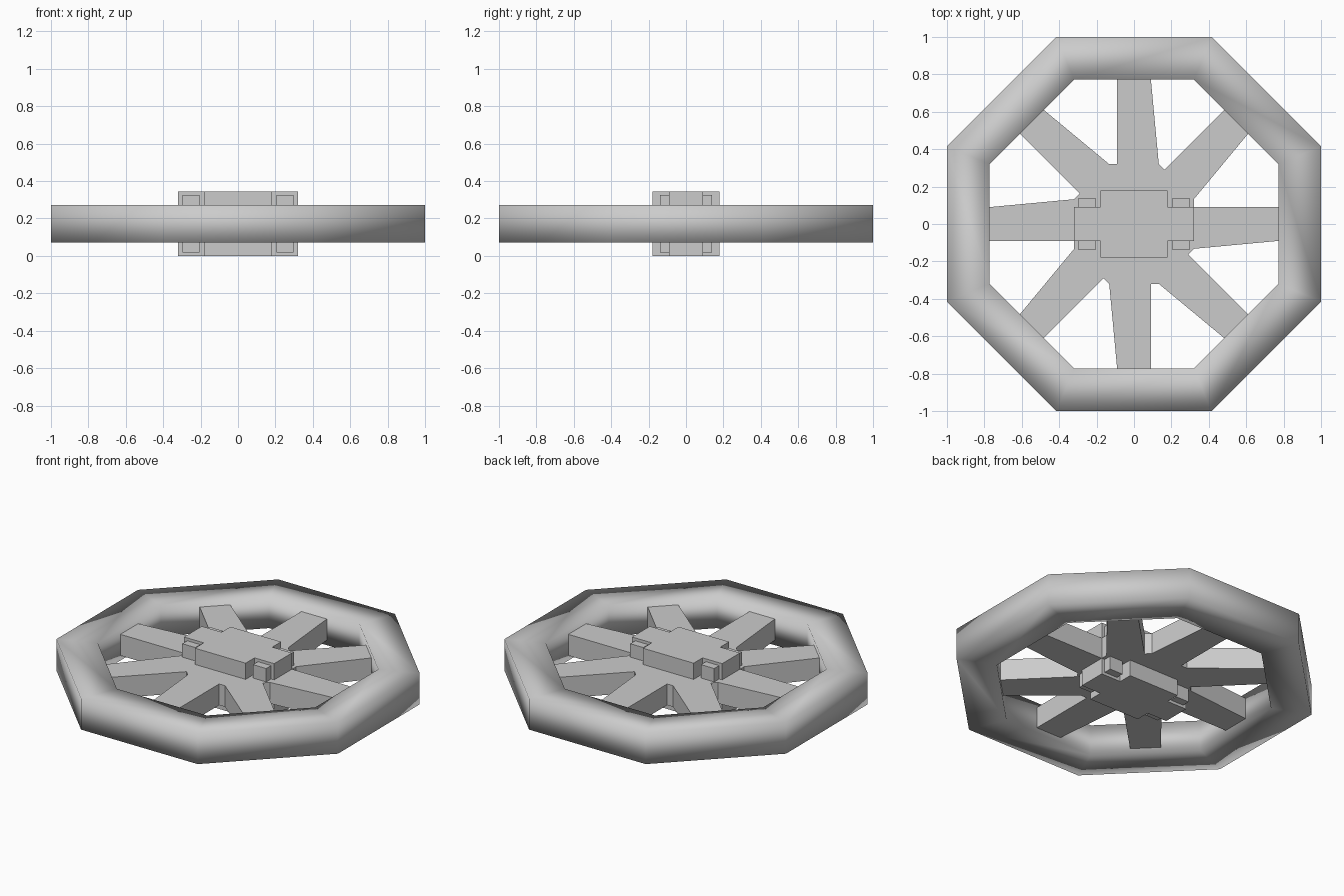
import bpy, bmesh, math

if "Cube" in bpy.data.objects:
    bpy.data.objects.remove(bpy.data.objects["Cube"])

MID = 0.172  # height of the wheel's middle plane


def prism(name, outline, half, hole=None):
    """Extrude a closed outline symmetrically about the middle plane."""
    bm = bmesh.new()

    def ring(pts, z):
        return [bm.verts.new((x, y, z)) for x, y in pts]

    def bridge(a, b):
        n = len(a)
        for i in range(n):
            j = (i + 1) % n
            bm.faces.new((a[i], a[j], b[j], b[i]))

    lo, hi = ring(outline, MID - half), ring(outline, MID + half)
    bridge(lo, hi)
    if hole:
        hlo, hhi = ring(hole, MID - half), ring(hole, MID + half)
        bridge(hhi, hlo)
        bridge(hi, hhi)
        bridge(hlo, lo)
    else:
        bm.faces.new(hi)
        bm.faces.new(lo[::-1])
    bmesh.ops.recalc_face_normals(bm, faces=bm.faces)
    mesh = bpy.data.meshes.new(name)
    bm.to_mesh(mesh)
    bm.free()
    obj = bpy.data.objects.new(name, mesh)
    bpy.context.collection.objects.link(obj)
    return obj


def radial(points, count):
    """Repeat a few profile points around the z axis."""
    out = []
    for k in range(count):
        c, s = math.cos(k * math.tau / count), math.sin(k * math.tau / count)
        out += [(x * c - y * s, x * s + y * c) for x, y in points]
    return out


def octagon(apothem):
    return radial([(apothem, apothem * math.tan(math.pi / 8))], 8)


def rect(x0, x1, y):
    return [(x0, -y), (x1, -y), (x1, y), (x0, y)]


# Octagonal rim, smooth shaded all over
rim = prism("rim", octagon(1.0), 0.1, octagon(0.772))
rim.data.shade_smooth()

# Eight spokes growing out of an octagonal core
R = 0.32
prism("spokes", radial([(0.775, -0.09), (0.775, 0.09), (R, 0.09),
                        (R, R * math.tan(math.pi / 8))], 8), 0.068)

# Cross-shaped hub standing out above and below
prism("hub", radial([(R, -0.09), (R, 0.09), (0.18, 0.09), (0.18, 0.18),
                     (-0.18, 0.18), (-0.18, 0.09)], 2), MID)

# Lugs on both sides of each hub arm
for side, x0, x1 in (("right", 0.205, 0.298), ("left", -0.298, -0.205)):
    prism(f"hub_lug_{side}", rect(x0, x1, 0.14), 0.154)
